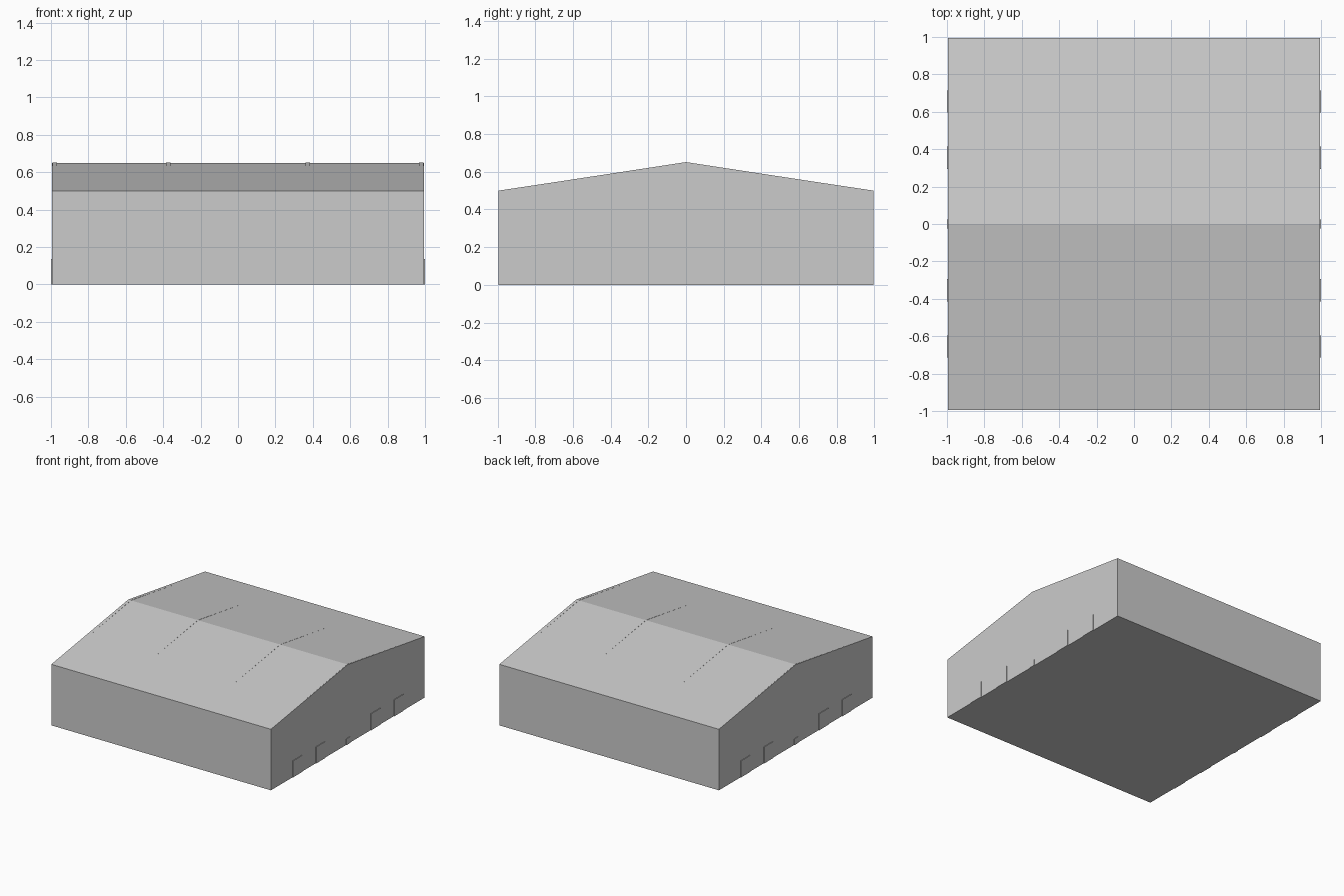
import bpy

if "Cube" in bpy.data.objects:
    bpy.data.objects.remove(bpy.data.objects["Cube"])

HALF, EAVE, RIDGE = 0.995, 0.5, 0.65


def extrude_profile(name, profile, x0, x1):
    """Extrude a closed (y, z) profile along x."""
    n = len(profile)
    verts = [(x, y, z) for x in (x0, x1) for y, z in profile]
    faces = [tuple(reversed(range(n))), tuple(range(n, 2 * n))]
    faces += [(i, (i + 1) % n, n + (i + 1) % n, n + i) for i in range(n)]
    mesh = bpy.data.meshes.new(name)
    mesh.from_pydata(verts, [], faces)
    obj = bpy.data.objects.new(name, mesh)
    bpy.context.collection.objects.link(obj)
    return obj


# Hall body with gable roof, ridge running along x
extrude_profile("hall_body", [(-HALF, 0), (HALF, 0), (HALF, EAVE),
                              (0, RIDGE), (-HALF, EAVE)], -HALF, HALF)

# Roof rafters, flush with the eaves and just proud of the roof at the ridge
for i, x in enumerate((-0.98, -0.373, 0.373, 0.98)):
    top = RIDGE + 0.0015
    extrude_profile(f"rafter_{i + 1}",
                    [(-0.99, EAVE - 0.025), (0, top - 0.03), (0.99, EAVE - 0.025),
                     (0.99, EAVE), (0, top), (-0.99, EAVE)],
                    x - 0.011, x + 0.011)

# Doors on both gable walls: four large gates and a small central door
doors = [(-0.655, 0.12, 0.135), (-0.355, 0.12, 0.135), (0, 0.05, 0.05),
         (0.355, 0.12, 0.135), (0.655, 0.12, 0.135)]
for label, side in (("left", -1), ("right", 1)):
    for i, (y, w, h) in enumerate(doors):
        x0, x1 = sorted((side * 0.985, side * 1.0))
        extrude_profile(f"{label}_door_{i + 1}",
                        [(y - w / 2, 0), (y + w / 2, 0),
                         (y + w / 2, h), (y - w / 2, h)], x0, x1)
